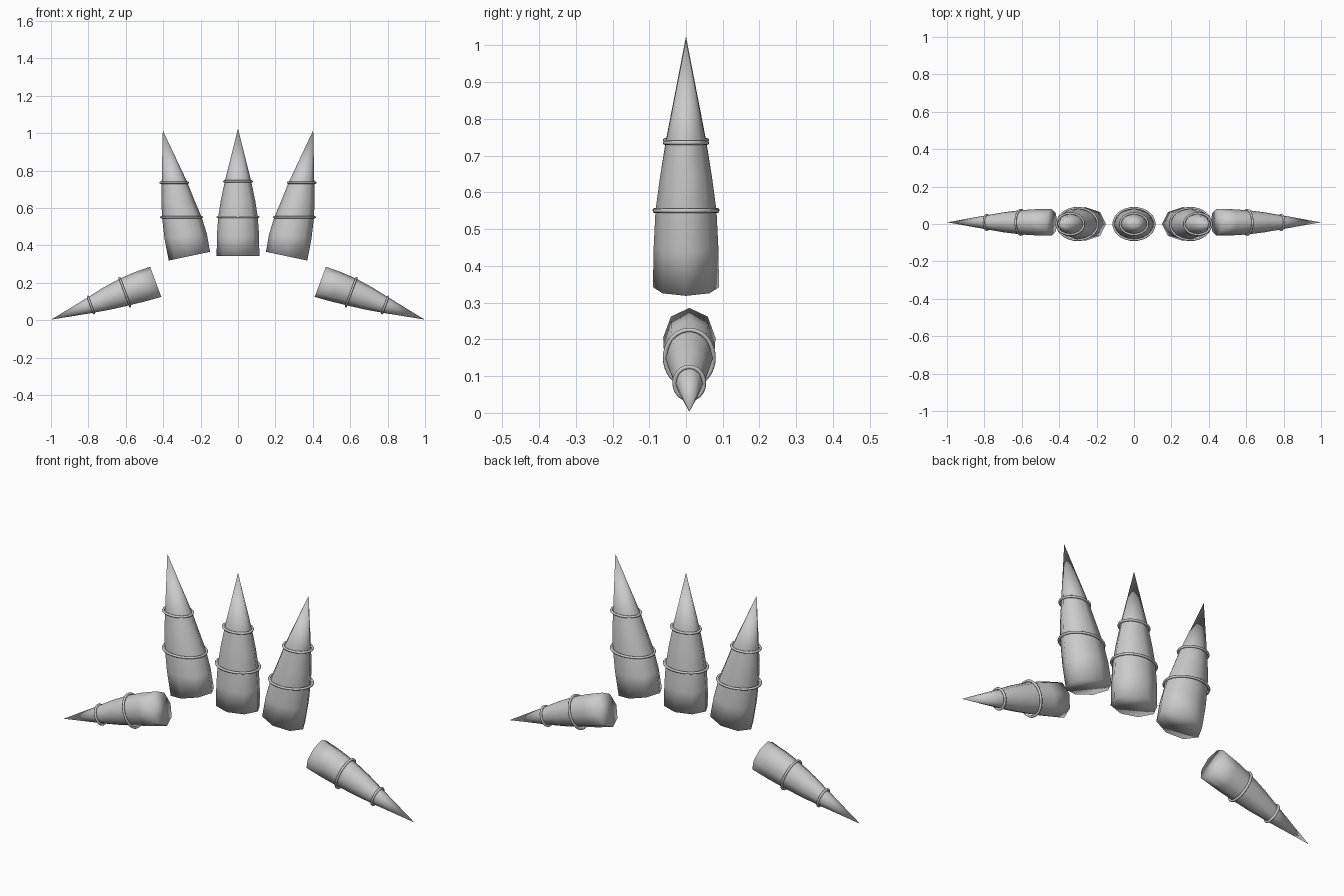
import bpy, bmesh
from math import cos, sin, pi, radians
from mathutils import Vector

if "Cube" in bpy.data.objects:
    bpy.data.objects.remove(bpy.data.objects["Cube"])


def finish(name, bm):
    bmesh.ops.recalc_face_normals(bm, faces=bm.faces[:])
    me = bpy.data.meshes.new(name)
    bm.to_mesh(me)
    bm.free()
    for p in me.polygons:
        p.use_smooth = True
    ob = bpy.data.objects.new(name, me)
    bpy.context.collection.objects.link(ob)


def frame(x, z, tilt, side, y0):
    # centre, in-plane direction and normal of a cross-section
    a = radians(tilt)
    return (Vector((side * x, y0, z)), Vector((side * cos(a), 0, sin(a))),
            Vector((-side * sin(a), 0, cos(a))))


def claw(name, rows, tip, side, y0, n=8):
    # rows: x, z, half width, half depth, tilt
    bm = bmesh.new()
    loops = []
    for x, z, w, d, tilt in rows:
        c, u, _ = frame(x, z, tilt, side, y0)
        loops.append([bm.verts.new(c + u * w * cos(2 * pi * i / n)
                                   + Vector((0, d * sin(2 * pi * i / n), 0))) for i in range(n)])
    end = bm.verts.new((side * tip[0], y0, tip[1]))
    bm.faces.new(loops[0])
    for a, b in zip(loops, loops[1:]):
        for i in range(n):
            j = (i + 1) % n
            bm.faces.new((a[i], a[j], b[j], b[i]))
    for i in range(n):
        bm.faces.new((loops[-1][i], loops[-1][(i + 1) % n], end))
    finish(name, bm)


def ring(name, x, z, w, d, tilt, side, y0, r=0.006, n=36, m=8):
    bm = bmesh.new()
    c, u, nrm = frame(x, z, tilt, side, y0)
    grid = []
    for i in range(n):
        t = 2 * pi * i / n
        loop = []
        for k in range(m):
            p = 2 * pi * k / m
            o = r * cos(p)
            loop.append(bm.verts.new(c + u * (w + o) * cos(t)
                                     + Vector((0, (d + o) * sin(t), 0)) + nrm * r * sin(p)))
        grid.append(loop)
    for i in range(n):
        for k in range(m):
            a, b, l = grid[i], grid[(i + 1) % n], (k + 1) % m
            bm.faces.new((a[k], b[k], b[l], a[l]))
    finish(name, bm)


# body rows, tip, rings and depth offset for each kind of claw
middle = ([(0, .342, .114, .090, 0), (0, .45, .113, .088, 0), (0, .55, .106, .083, 0),
           (0, .64, .092, .071, 0), (0, .74, .071, .055, 0)], (0, 1.025),
          [(0, .552, .109, .085, 0), (0, .742, .074, .057, 0)], 0)
outer = ([(.26, .342, .113, .090, -12), (.28, .45, .114, .088, -6), (.300, .55, .106, .083, 0),
          (.321, .64, .089, .071, 0), (.339, .735, .069, .055, 0)], (.402, 1.015),
         [(.302, .55, .109, .085, 0), (.341, .735, .073, .057, 0)], 0)
thumb = ([(.44, .205, .086, .071, 69.5), (.525, .178, .083, .070, 69.5), (.605, .151, .076, .065, 69.5),
          (.70, .115, .062, .053, 69.5), (.787, .081, .044, .038, 70)], (.998, .003),
         [(.605, .150, .081, .066, 69.5), (.787, .081, .047, .040, 70)], .009)

for name, spec, sides in (("middle_claw", middle, (1,)), ("outer_claw", outer, (1, -1)),
                          ("low_claw", thumb, (1, -1))):
    rows, tip, rings, y0 = spec
    for s in sides:
        label = name + ("_right" if s > 0 else "_left") * (len(sides) > 1)
        claw(label, rows, tip, s, y0)
        for i, q in enumerate(rings):
            ring(f"{label}_ring_{i + 1}", *q, s, y0)
